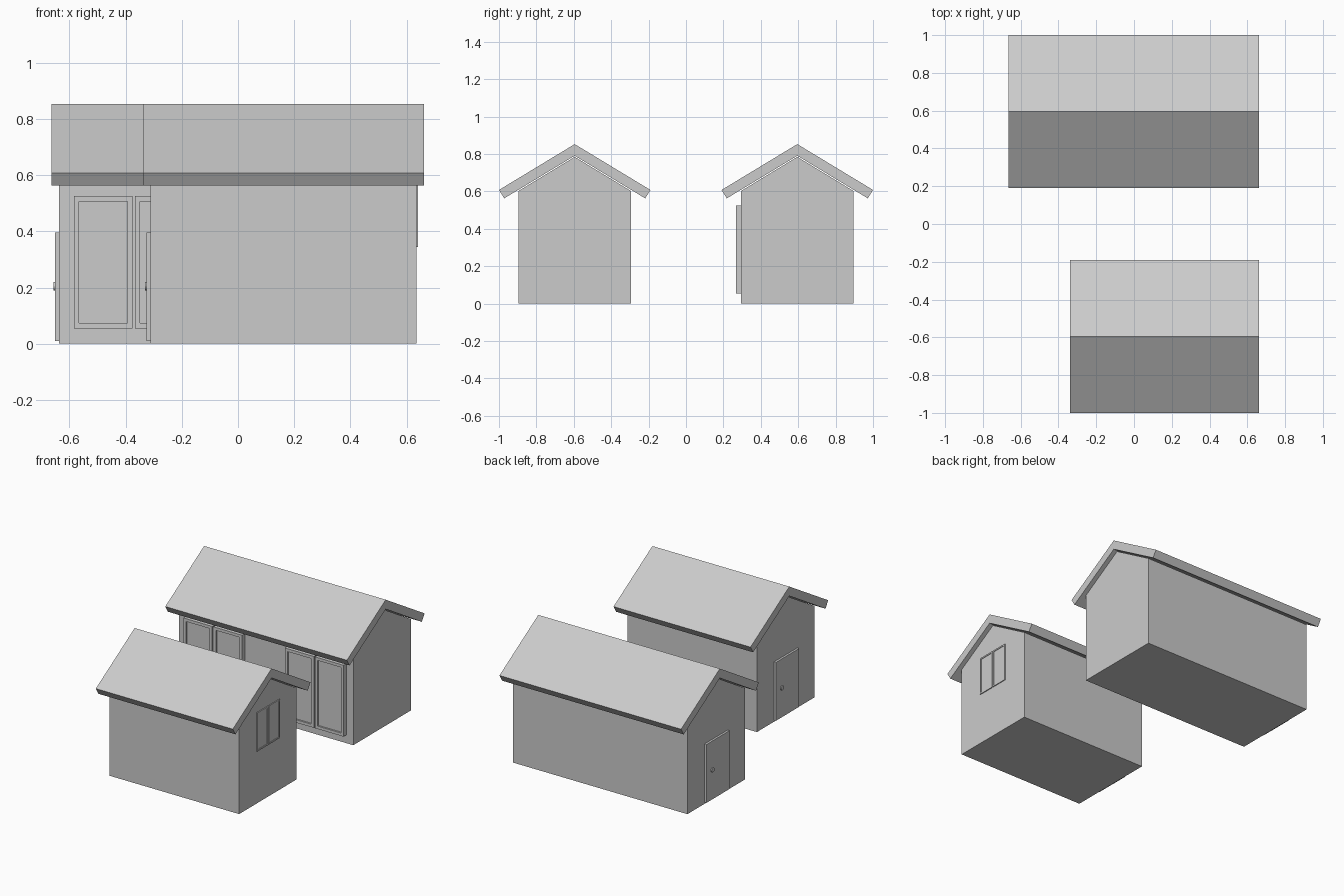
import bpy, bmesh
from mathutils import Vector

if "Cube" in bpy.data.objects:
    bpy.data.objects.remove(bpy.data.objects["Cube"])


def finish(name, bm):
    bmesh.ops.recalc_face_normals(bm, faces=bm.faces)
    me = bpy.data.meshes.new(name)
    bm.to_mesh(me)
    bm.free()
    ob = bpy.data.objects.new(name, me)
    bpy.context.collection.objects.link(ob)
    return ob


def prism(name, profile, x0, x1):
    # extrude a (y, z) outline along x
    bm = bmesh.new()
    face = bm.faces.new([bm.verts.new((x0, y, z)) for y, z in profile])
    ext = bmesh.ops.extrude_face_region(bm, geom=[face])
    verts = [v for v in ext["geom"] if isinstance(v, bmesh.types.BMVert)]
    bmesh.ops.translate(bm, verts=verts, vec=(x1 - x0, 0, 0))
    return finish(name, bm)


def panel(name, lo, hi, facing=None, rim=0.0, depth=0.0):
    # box whose outward face can carry a raised rim round a recessed pane
    lo, hi = Vector(lo), Vector(hi)
    bm = bmesh.new()
    bmesh.ops.create_cube(bm, size=1)
    for v in bm.verts:
        v.co = (lo + hi) / 2 + v.co * (hi - lo)
    if facing:
        bm.normal_update()
        d = Vector(facing)
        face = max(bm.faces, key=lambda f: f.normal.dot(d))
        bmesh.ops.inset_region(bm, faces=[face], thickness=rim)
        ext = bmesh.ops.extrude_discrete_faces(bm, faces=[face])
        for v in ext["faces"][0].verts:
            v.co -= d * depth
    return finish(name, bm)


def house(label, cy, x0, x1):
    # gabled walls
    prism(label + "_walls", [(cy - .3, 0), (cy + .3, 0), (cy + .3, .603),
                             (cy, .785), (cy - .3, .603)], x0, x1)
    # thick overhanging roof
    prism(label + "_roof", [(cy - .405, .608), (cy, .853), (cy + .405, .608),
                            (cy + .377, .563), (cy, .791), (cy - .377, .563)],
          x0 - .027, x1 + .027)
    # door on the left gable
    panel(label + "_door", (x0 - .014, cy - .12, .01), (x0 + .01, cy + .12, .395))
    # door knob
    bpy.ops.mesh.primitive_cylinder_add(vertices=16, radius=.015, depth=.016,
                                        location=(x0 - .012, cy + .06, .205),
                                        rotation=(0, 1.570796, 0))
    bpy.context.object.name = label + "_door_knob"


house("long_house", .595, -.637, .635)
house("short_house", -.595, -.311, .635)

# sliding glass panels on the front of the long house, mirrored pairs
for side in (-1, 1):
    for i, (a, b) in enumerate([(.3745, .584), (.157, .367)]):
        xa, xb = sorted((side * a, side * b))
        panel("sliding_panel", (xa, .266, .054), (xb, .30, .525),
              (0, -1, 0), .027, .011)

# two-pane window on the right gable of the short house
for ya, yb in ((-.713, -.598), (-.592, -.477)):
    panel("gable_window", (.62, ya, .345), (.641, yb, .6), (1, 0, 0), .013, .004)
